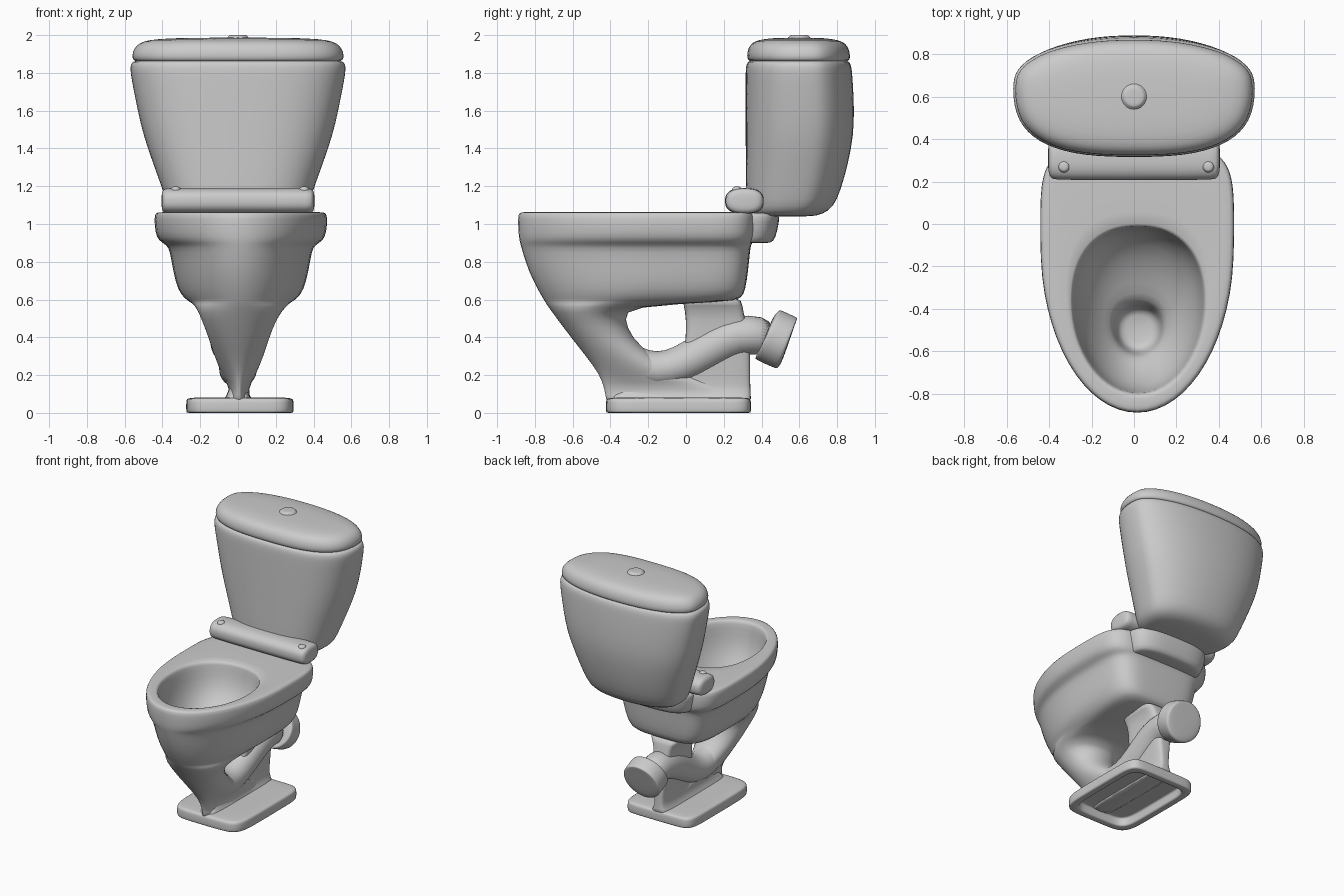
import bpy, bmesh
from math import sin, cos, pi, copysign
from mathutils import Vector

SIDES = 32


def sect(z, front, back, hw, yc=None, nf=2.0, nb=2.0, cx=0.0):
    """Horizontal rounded section with separate front and back roundness."""
    if yc is None:
        yc = (front + back) / 2
    pts = []
    for i in range(SIDES):
        t = 2 * pi * (i + 0.5) / SIDES
        c, s = cos(t), sin(t)
        n, reach = (nb, back - yc) if s > 0 else (nf, yc - front)
        pts.append(Vector((cx + hw * copysign(abs(c) ** (2 / n), c),
                           yc + reach * copysign(abs(s) ** (2 / n), s), z)))
    return pts


def loft(name, rings, levels=1):
    """Skin a list of rings, cap both ends and smooth the result."""
    bm = bmesh.new()
    vs = [[bm.verts.new(p) for p in r] for r in rings]
    n = len(vs[0])
    for a, b in zip(vs, vs[1:]):
        for i in range(n):
            j = (i + 1) % n
            bm.faces.new((a[i], a[j], b[j], b[i]))
    bm.faces.new(vs[0])
    bm.faces.new(vs[-1])
    bmesh.ops.recalc_face_normals(bm, faces=bm.faces)
    me = bpy.data.meshes.new(name)
    bm.to_mesh(me)
    bm.free()
    me.shade_smooth()
    ob = bpy.data.objects.new(name, me)
    bpy.context.collection.objects.link(ob)
    mod = ob.modifiers.new("smooth", 'SUBSURF')
    mod.levels = mod.render_levels = levels
    return ob


def tube(name, path):
    """Round tube in the side plane; path holds (y, z, radius)."""
    rings = []
    for i, (y, z, r) in enumerate(path):
        a, b = path[max(i - 1, 0)], path[min(i + 1, len(path) - 1)]
        d = Vector((0, b[0] - a[0], b[1] - a[1])).normalized()
        up = Vector((1, 0, 0)).cross(d)
        rings.append([Vector((r * cos(t), y, z)) + up * r * sin(t)
                      for t in [2 * pi * k / SIDES for k in range(SIDES)]])
    return loft(name, rings)


# bowl: leg, flat underside, outer wall, rim, then down the inside to the sump
outer = [  # z, front, back, half width, centre y, back roundness
    (.05, -.42, .30, .08, None, 3), (.07, -.425, .30, .07, None, 3),
    (.12, -.432, .28, .042, None, 3),
    (.20, -.455, .0, .09, None, 2), (.30, -.53, -.18, .13, None, 2),
    (.40, -.61, -.29, .162, None, 2), (.50, -.685, -.325, .20, None, 2),
    (.565, -.733, -.31, .24, -.48, 2.3), (.587, -.748, .22, .268, -.28, 3.5),
    (.603, -.758, .295, .297, -.20, 5), (.65, -.787, .315, .335, -.14, 5),
    (.75, -.838, .33, .36, -.11, 5), (.86, -.872, .34, .377, -.10, 5),
    (.89, -.88, .345, .395, -.10, 5), (.91, -.886, .36, .435, -.10, 5),
    (.95, -.892, .37, .455, -.10, 5), (1.035, -.895, .37, .461, -.10, 5),
    (1.06, -.888, .365, .452, -.10, 5), (1.063, -.865, .35, .43, -.10, 5)]
inner = [
    (1.063, -.82, .0, .325), (1.058, -.803, -.008, .315),
    (1.02, -.795, -.014, .306), (.90, -.785, -.03, .29), (.80, -.745, -.09, .25),
    (.71, -.685, -.21, .19), (.66, -.635, -.34, .132), (.63, -.615, -.375, .116),
    (.52, -.60, -.395, .10), (.50, -.57, -.42, .07)]
loft("bowl",
     [sect(z, f, b, h, yc, 2, nb, .015 if z > .55 else .005)
      for z, f, b, h, yc, nb in outer]
     + [sect(z, f, b, h, f + (b - f) * .55, 2, 2.3, .02) for z, f, b, h in inner])

# shelf behind the rim that carries the tank
loft("tank_shelf", [sect(z, .15, b, h, None, 3, 3, .01) for z, b, h in
                    [(.90, .42, .26), (.90, .45, .28), (.92, .475, .30),
                     (1.02, .495, .32), (1.06, .495, .32), (1.06, .45, .28)]])

# thin rear support between base and bowl
loft("rear_support", [sect(z, f, b, h, None, 5, 5) for z, f, b, h in
                      [(.05, -.41, .345, .09), (.07, -.40, .345, .075),
                       (.12, -.36, .342, .045), (.17, -.22, .34, .05),
                       (.30, -.02, .34, .06), (.38, .0, .338, .07),
                       (.50, .0, .312, .075), (.57, -.01, .298, .095),
                       (.62, -.03, .29, .15)]])

# trapway and outlet pipe
tube("trapway", [(-.47, .45, .10), (-.39, .34, .10), (-.28, .25, .10),
                 (-.15, .22, .10), (-.03, .25, .10), (.10, .325, .105),
                 (.22, .395, .11), (.33, .42, .105), (.46, .395, .10)])
tube("outlet_collar", [(.425, .418, .09), (.428, .417, .135), (.431, .415, .145),
                       (.44, .411, .147), (.52, .375, .147),
                       (.534, .369, .146), (.539, .367, .137), (.542, .366, .08)])

# hollow base plate
loft("base", [sect(z, -.425 + d, .345 - d, .285 - d, None, 6, 8, .01) for z, d in
              [(.062, .09), (.062, .062), (.055, .058), (.005, .055), (.0, .052),
               (.0, .004), (.004, .0), (.06, .0), (.074, .004),
               (.08, .02), (.083, .1)]])


# tank, lid and flush button
def tank_ring(z, front, back, hw):
    yc = front + (back - front) * .62
    return sect(z, front, yc + (back - yc) * 1.05, hw * 1.012, yc, 2.8, 2.15)


loft("tank", [tank_ring(*r) for r in
              [(1.04, .37, .62, .22), (1.042, .34, .69, .30),
               (1.07, .322, .75, .35), (1.12, .317, .79, .376),
               (1.25, .315, .832, .42), (1.40, .315, .866, .475),
               (1.53, .314, .882, .513), (1.70, .314, .877, .547),
               (1.80, .314, .87, .565), (1.835, .316, .866, .566),
               (1.86, .325, .855, .556), (1.872, .345, .84, .53)]])
loft("tank_lid", [tank_ring(*r) for r in
                  [(1.855, .36, .83, .51), (1.862, .335, .85, .543),
                   (1.875, .322, .86, .556), (1.91, .322, .858, .555),
                   (1.945, .335, .845, .535), (1.967, .36, .82, .50),
                   (1.98, .41, .77, .43), (1.987, .50, .69, .25)]])
loft("flush_button", [sect(z, .6 - r, .6 + r, r) for z, r in
                      [(1.975, .07), (1.987, .06), (1.992, .052),
                       (2.0, .048), (2.001, .03)]])

# hinge bar: rounded profile reaching back under the front of the tank
bar = []
for x, k in [(-.405, .45), (-.40, .78), (-.385, .95), (-.36, 1),
             (.36, 1), (.385, .95), (.40, .78), (.405, .45)]:
    bar.append([Vector((x, p.x * k + .31, p.y * k + 1.122))
                for p in sect(0, -.07, .07, .104, None, 2.5, 2.5)])
loft("hinge_bar", bar)
for side in (-1, 1):
    loft("hinge_cap", [sect(z, .27 - r, .27 + r, r, cx=.01 + side * .34) for z, r in
                       [(1.16, .03), (1.185, .028), (1.196, .02), (1.198, .01)]])
